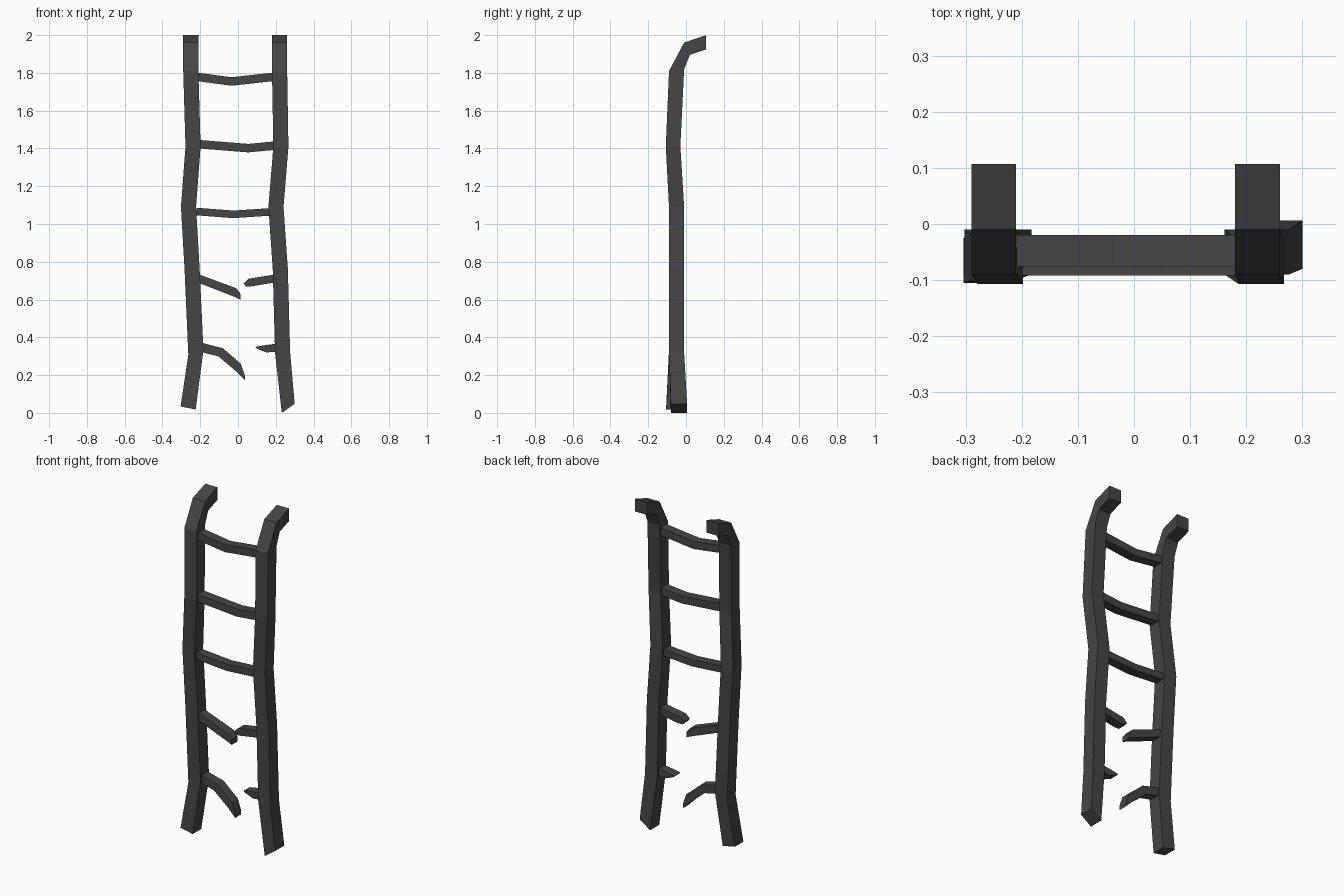
import bpy
import bmesh

cube = bpy.data.objects.get("Cube")
if cube:
    bpy.data.objects.remove(cube)

# Single dark charcoal material
charcoal = bpy.data.materials.new("charcoal_wood")
charcoal.use_nodes = True
colour = (0.06, 0.06, 0.06, 1)
charcoal.diffuse_color = colour
charcoal.node_tree.nodes["Principled BSDF"].inputs["Base Color"].default_value = colour


def loft(name, rings):
    """Skin a run of four-cornered rings and cap both ends."""
    bm = bmesh.new()
    loops = [[bm.verts.new(point) for point in ring] for ring in rings]
    for lower, upper in zip(loops, loops[1:]):
        for i in range(4):
            j = (i + 1) % 4
            bm.faces.new((lower[i], lower[j], upper[j], upper[i]))
    bm.faces.new(loops[0])
    bm.faces.new(loops[-1])
    bmesh.ops.recalc_face_normals(bm, faces=bm.faces)
    mesh = bpy.data.meshes.new(name)
    bm.to_mesh(mesh)
    bm.free()
    mesh.materials.append(charcoal)
    obj = bpy.data.objects.new(name, mesh)
    bpy.context.collection.objects.link(obj)
    return obj


def rail_ring(x, front, back, skew=0, width=0.08):
    """Ring across a rail; skew tilts it sideways."""
    (yf, zf), (yb, zb) = front, back
    h = width / 2
    return [(x - h, yf, zf - skew), (x + h, yf, zf + skew),
            (x + h, yb, zb + skew), (x - h, yb, zb - skew)]


def rung_ring(top, bottom, y, half_depth=0.028):
    """Ring across a rung; top and bottom are (x, z) pairs."""
    (xt, zt), (xb, zb) = top, bottom
    return [(xt, y - half_depth, zt), (xt, y + half_depth, zt),
            (xb, y + half_depth, zb), (xb, y - half_depth, zb)]


# Side profile shared by both rails: (front, back) points from low to high
side_profile = [
    ((-0.09, 0.32), (-0.01, 0.32)),
    ((-0.09, 0.76), (-0.01, 0.76)),
    ((-0.09, 1.09), (-0.01, 1.09)),
    ((-0.107, 1.41), (-0.03, 1.41)),
    ((-0.09, 1.81), (-0.01, 1.82)),
    ((-0.01, 1.96), (0.02, 1.895)),
    ((0.107, 2.0), (0.107, 1.925)),
]


def rail(name, foot, centres, skew):
    rings = [foot]
    for i, (x, (front, back)) in enumerate(zip(centres, side_profile)):
        rings.append(rail_ring(x, front, back, skew if i == 0 else 0))
    return loft(name, rings)


# Crooked side rails with splayed feet and hooked tops
rail("right_rail",
     rail_ring(-0.264, (-0.105, 0.026), (-0.025, 0.026), -0.008),
     [-0.223, -0.243, -0.262, -0.238, -0.25, -0.25, -0.25], 0.012)
rail("left_rail",
     rail_ring(0.266, (-0.08, 0.024), (0.006, 0.024), 0.024, 0.068),
     [0.236, 0.224, 0.201, 0.227, 0.22, 0.22, 0.22], 0)


def rung(name, y, *sections):
    return loft(name, [rung_ring(top, bottom, y) for top, bottom in sections])


def whole_rung(name, y, x_mid, z_left, z_mid, z_right, thick=0.045):
    ends = [(-0.22, z_left), (x_mid, z_mid), (0.2, z_right)]
    return rung(name, y, *[((x, z), (x, z - thick)) for x, z in ends])


# Whole sagging rungs
whole_rung("top_rung", -0.048, -0.035, 1.802, 1.777, 1.803)
whole_rung("upper_rung", -0.064, 0.055, 1.446, 1.424, 1.438)
whole_rung("middle_rung", -0.05, -0.025, 1.086, 1.071, 1.086, 0.04)

# Snapped rungs, each with a stub on both rails
rung("lower_rung_right_stub", -0.05,
     ((-0.22, 0.738), (-0.22, 0.693)),
     ((-0.01, 0.66), (-0.015, 0.613)),
     ((0.013, 0.632), (0.013, 0.6)))
rung("lower_rung_left_stub", -0.05,
     ((0.205, 0.734), (0.205, 0.692)),
     ((0.055, 0.71), (0.07, 0.67)),
     ((0.03, 0.686), (0.04, 0.67)))
rung("bottom_rung_right_stub", -0.05,
     ((-0.2, 0.373), (-0.2, 0.323)),
     ((-0.08, 0.342), (-0.105, 0.3)),
     ((0.015, 0.26), (-0.01, 0.22)),
     ((0.036, 0.197), (0.036, 0.173)))
rung("bottom_rung_left_stub", -0.05,
     ((0.22, 0.369), (0.22, 0.325)),
     ((0.135, 0.357), (0.15, 0.32)),
     ((0.092, 0.349), (0.098, 0.341)))
